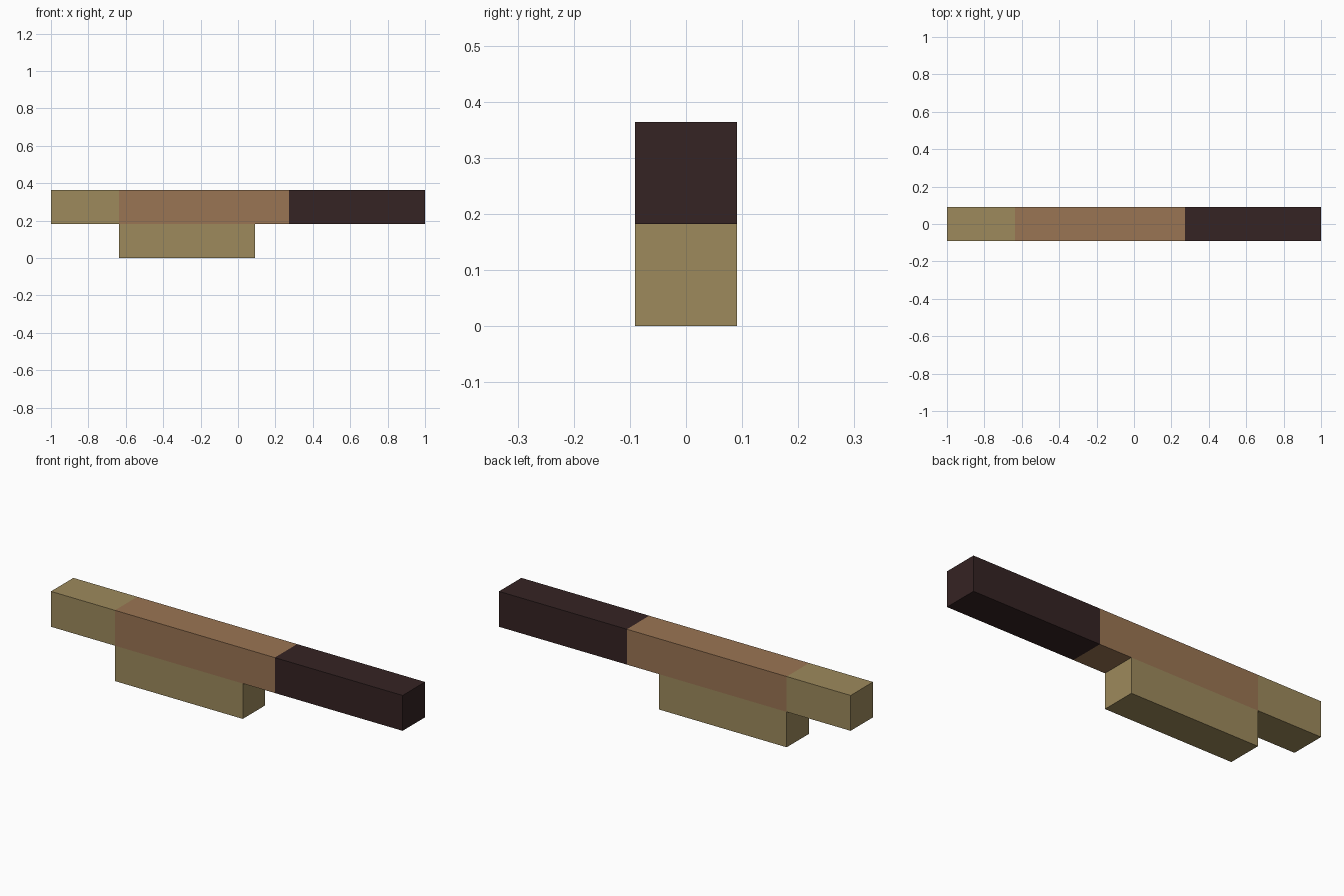
import bpy
import bmesh

if "Cube" in bpy.data.objects:
    bpy.data.objects.remove(bpy.data.objects["Cube"], do_unlink=True)

U = 2 / 11  # module size: the long beam is eleven modules


def material(name, rgb):
    """Flat material from 8-bit sRGB values."""
    lin = [((c / 255 + 0.055) / 1.055) ** 2.4 for c in rgb] + [1.0]
    mat = bpy.data.materials.new(name)
    mat.use_nodes = True
    mat.diffuse_color = lin
    bsdf = mat.node_tree.nodes["Principled BSDF"]
    bsdf.inputs["Base Color"].default_value = lin
    bsdf.inputs["Roughness"].default_value = 0.9
    return mat


def block(name, x0, x1, level, mat):
    """Square-section block from module x0 to x1, on the given level."""
    bm = bmesh.new()
    bmesh.ops.create_cube(bm, size=U)
    bmesh.ops.scale(bm, vec=(x1 - x0, 1, 1), verts=bm.verts)
    mesh = bpy.data.meshes.new(name)
    bm.to_mesh(mesh)
    bm.free()
    mesh.materials.append(mat)
    obj = bpy.data.objects.new(name, mesh)
    obj.location = ((x0 + x1) / 2 * U - 1, 0, (level + 0.5) * U)
    bpy.context.collection.objects.link(obj)
    return obj


khaki = material("khaki", (157, 138, 92))
brown = material("warm_brown", (154, 117, 83))
dark = material("dark_brown", (53, 35, 35))

# Long beam in three coloured sections
block("beam_right_end", 0, 2, 1, khaki)
block("beam_middle", 2, 7, 1, brown)
block("beam_left_end", 7, 11, 1, dark)

# Short block beneath the beam
block("lower_block", 2, 6, 0, khaki)
